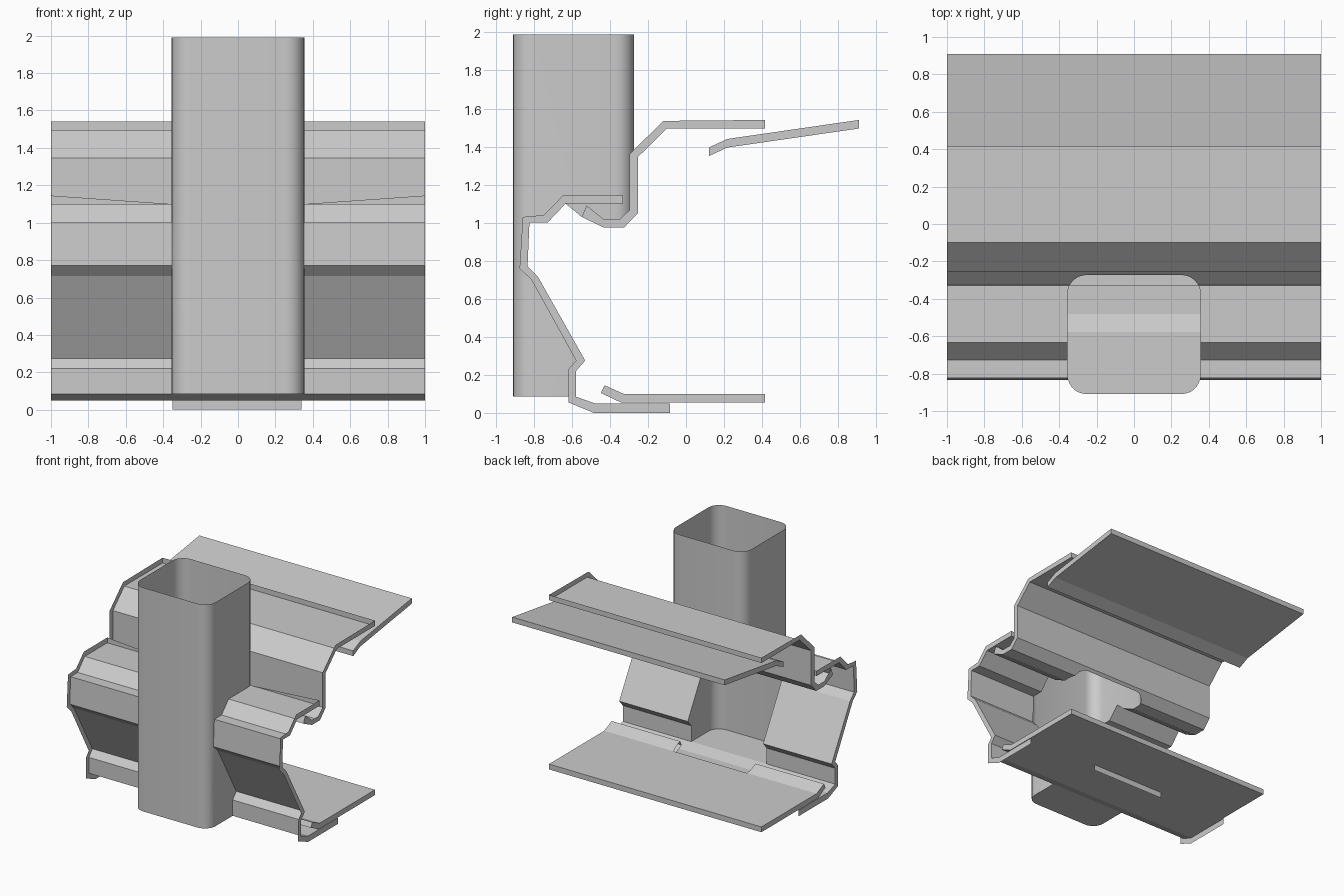
import bpy, bmesh, math
from mathutils import Vector

if "Cube" in bpy.data.objects:
    bpy.data.objects.remove(bpy.data.objects["Cube"])

HX = 1.0                      # half length of the sheets
PX, PY0, PY1, PR = 0.355, -0.909, -0.273, 0.1   # pipe section
PIPE_Z0, PIPE_Z1 = 0.085, 1.99


def rounded_rect(n=7):
    pts = []
    for cx, cy, a0 in ((PX - PR, PY1 - PR, 0), (-PX + PR, PY1 - PR, 90),
                       (-PX + PR, PY0 + PR, 180), (PX - PR, PY0 + PR, 270)):
        for i in range(n + 1):
            a = math.radians(a0 + 90 * i / n)
            pts.append((cx + PR * math.cos(a), cy + PR * math.sin(a)))
    return pts


PIPE = rounded_rect()


def inside(p, poly):
    hit = False
    for (x0, y0), (x1, y1) in zip(poly, poly[1:] + poly[:1]):
        if (y0 > p[1]) != (y1 > p[1]) and p[0] < x0 + (p[1] - y0) * (x1 - x0) / (y1 - y0):
            hit = not hit
    return hit


def trim(bm, poly, to3d, axis, test):
    """Split the mesh along a prism's sides and remove faces that pass the test."""
    axis = Vector(axis)
    for a, b in zip(poly, poly[1:] + poly[:1]):
        pa, pb = to3d(a), to3d(b)
        bmesh.ops.bisect_plane(bm, geom=bm.verts[:] + bm.edges[:] + bm.faces[:], dist=1e-5,
                               plane_co=pa, plane_no=(pb - pa).cross(axis).normalized())
    dead = [f for f in bm.faces if test(f.calc_center_median())]
    bmesh.ops.delete(bm, geom=dead, context='FACES')


def finish(bm, name):
    bmesh.ops.remove_doubles(bm, verts=bm.verts[:], dist=1e-5)
    bmesh.ops.recalc_face_normals(bm, faces=bm.faces[:])
    me = bpy.data.meshes.new(name)
    bm.to_mesh(me)
    bm.free()
    ob = bpy.data.objects.new(name, me)
    bpy.context.collection.objects.link(ob)
    return ob


def sheet(name, face, back, closed=False, rims=(), tabs=(), keep=None):
    """Folded sheet along x: face line, edge strips towards the back line."""
    bm = bmesh.new()
    rows = {(s, k): [bm.verts.new((s * HX, y, z)) for y, z in line]
            for s in (-1, 1) for k, line in enumerate((face, back))}
    n = len(face)
    for i in range(n - 1):
        for k in ((0, 1) if closed else (0,)):
            l, r = rows[-1, k], rows[1, k]
            bm.faces.new((l[i], l[i + 1], r[i + 1], r[i]))
        for s in (-1, 1):          # end strips
            f, b = rows[s, 0], rows[s, 1]
            bm.faces.new((f[i], f[i + 1], b[i + 1], b[i]))
    for i in rims:                 # long edge strips
        bm.faces.new((rows[-1, 0][i], rows[1, 0][i], rows[1, 1][i], rows[-1, 1][i]))
    if keep:
        trim(bm, PIPE, lambda p: Vector((p[0], p[1], 0)), (0, 0, 1),
             lambda c: inside((c.x, c.y), PIPE) and not keep(c))
    for tab in tabs:               # leftover slivers of edge strip
        bm.faces.new([bm.verts.new(p) for p in tab])
    bmesh.ops.dissolve_limit(bm, angle_limit=0.005, verts=bm.verts[:], edges=bm.edges[:])
    return finish(bm, name)


# Gutter front: top flange, nose, sloping wall and bottom flange
gutter_face = [(-.33, 1.1), (-.633, 1.1), (-.728, 1.0), (-.823, 1.0), (-.833, .77),
               (-.778, .715), (-.53, .275), (-.578, .22), (-.578, .085), (-.48, .05), (-.083, .05)]
gutter_back = [(-.33, 1.145), (-.645, 1.145), (-.748, 1.04), (-.858, 1.03), (-.875, .76),
               (-.813, .70), (-.578, .275), (-.618, .23), (-.618, .055), (-.485, 0), (-.083, 0)]
tabs = [[(s, -.33, 1.145), (s, -.33, 1.1), (s * .36, -.33, 1.1)] for s in (-1, 1)]
tabs.append([(-.35, -.083, 0), (.34, -.083, 0), (.34, -.083, .05), (-.35, -.083, .05)])
sheet("gutter_front", gutter_face, gutter_back, tabs=tabs, keep=lambda c: c.z < .084)

# Upper sheet hooking under the gutter's top flange
upper_face = [(.414, 1.495), (-.1, 1.495), (-.253, 1.345), (-.253, 1.05),
              (-.325, .975), (-.433, .975), (-.548, 1.03)]
upper_back = [(.414, 1.54), (-.118, 1.535), (-.298, 1.36), (-.298, 1.065),
              (-.348, 1.018), (-.433, 1.018), (-.523, 1.09)]
sheet("upper_sheet", upper_face, upper_back, rims=(0, -1), keep=lambda c: False)

# Rear flap
sheet("rear_flap", [(.909, 1.495), (.217, 1.395), (.12, 1.35)],
      [(.909, 1.54), (.217, 1.44), (.12, 1.395)], closed=True, rims=(0, -1))

# Base plate with raised lip, the lip notched at the pipe
sheet("base_plate", [(.414, .1), (-.328, .1), (-.428, .145)],
      [(.414, .055), (-.343, .055), (-.448, .105)], closed=True, rims=(0, -1),
      keep=lambda c: c.y > -.328)

# Downpipe: open top, closed foot, cut open where it meets the gutter's inside
bm = bmesh.new()
low = [bm.verts.new((x, y, PIPE_Z0)) for x, y in PIPE]
top = [bm.verts.new((x, y, PIPE_Z1)) for x, y in PIPE]
for i in range(len(PIPE)):
    j = (i + 1) % len(PIPE)
    bm.faces.new((low[i], low[j], top[j], top[i]))
bm.faces.new(low[::-1])
void = gutter_face[1:8] + [(-.578, 0), (-.2, 0), (-.2, 1.05)] + upper_face[3:]
trim(bm, void, lambda p: Vector((0, p[0], p[1])), (1, 0, 0),
     lambda c: inside((c.y, c.z), void))
pipe = finish(bm, "downpipe")
bpy.context.view_layer.objects.active = pipe
pipe.select_set(True)
bpy.ops.object.shade_smooth_by_angle(angle=math.radians(30))
